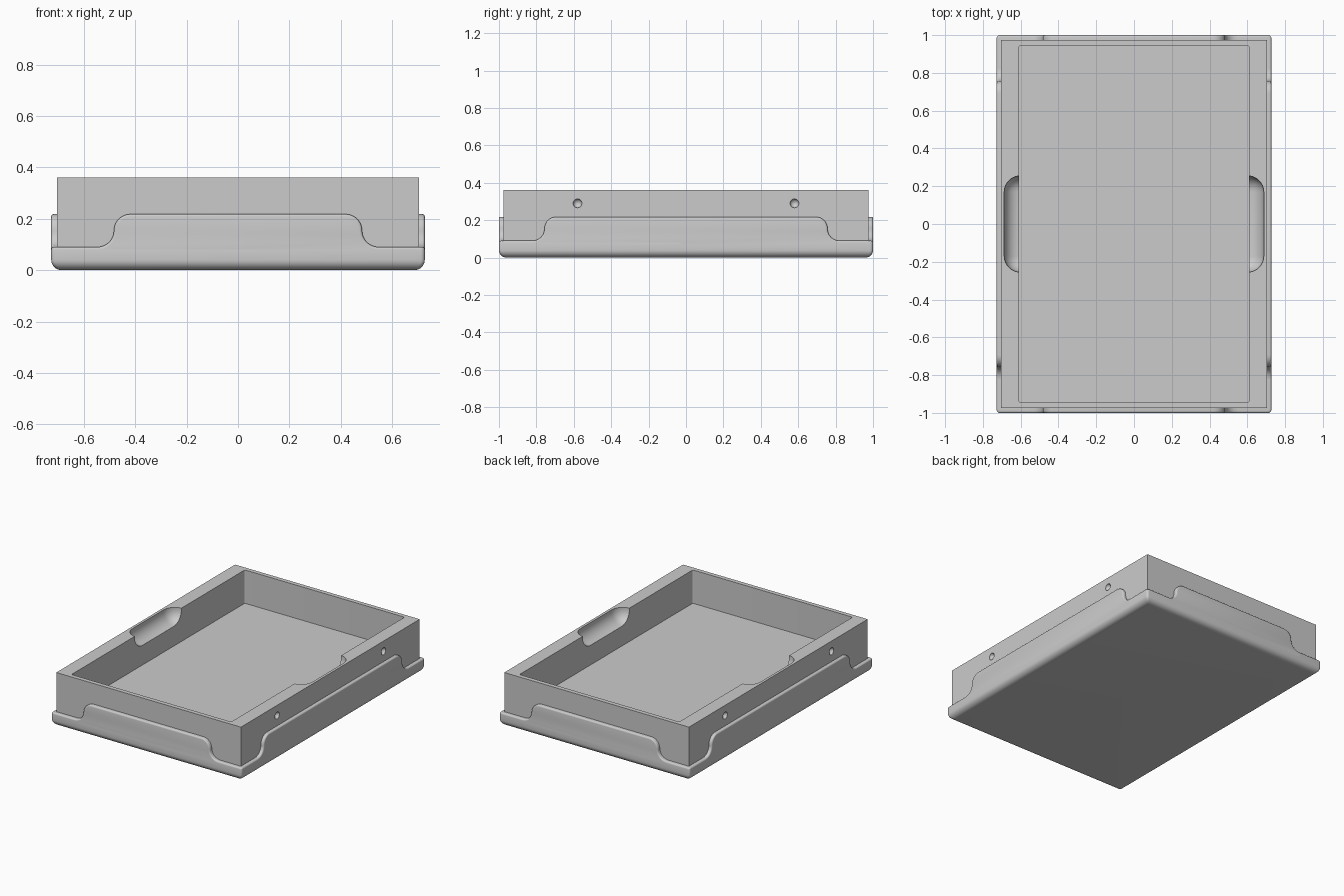
import bpy, bmesh
from math import sin, cos, pi
from mathutils import Matrix, Vector

if "Cube" in bpy.data.objects:
    bpy.data.objects.remove(bpy.data.objects["Cube"])

grey = bpy.data.materials.new("plain_grey")
grey.use_nodes = True
colour = (0.6, 0.6, 0.6, 1)
grey.diffuse_color = colour
grey.node_tree.nodes["Principled BSDF"].inputs["Base Color"].default_value = colour


def finish(name, bm):
    bmesh.ops.recalc_face_normals(bm, faces=bm.faces)
    mesh = bpy.data.meshes.new(name)
    bm.to_mesh(mesh)
    bm.free()
    mesh.materials.append(grey)
    ob = bpy.data.objects.new(name, mesh)
    bpy.context.collection.objects.link(ob)
    return ob


def activate(ob):
    bpy.ops.object.select_all(action='DESELECT')
    ob.select_set(True)
    bpy.context.view_layer.objects.active = ob


def smooth(ob):
    activate(ob)
    bpy.ops.object.shade_smooth_by_angle(angle=pi / 6)


def arc(cx, cy, r, start, end, n=8):
    return [(cx + r * cos(start + (end - start) * i / n),
             cy + r * sin(start + (end - start) * i / n)) for i in range(n + 1)]


def rounded_block(name, hx, hy, r, levels):
    """Stack rounded rectangles; each level is (inset, z)."""
    bm = bmesh.new()
    rings = []
    for inset, z in levels:
        pts = []
        for k, (sx, sy) in enumerate([(1, 1), (-1, 1), (-1, -1), (1, -1)]):
            pts += arc(sx * (hx - inset - r), sy * (hy - inset - r), r,
                       k * pi / 2, (k + 1) * pi / 2, 6)
        rings.append([bm.verts.new((x, y, z)) for x, y in pts])
    for a, b in zip(rings, rings[1:]):
        for i in range(len(a)):
            j = (i + 1) % len(a)
            bm.faces.new((a[i], a[j], b[j], b[i]))
    bm.faces.new(rings[0])
    bm.faces.new(rings[-1])
    return finish(name, bm)


# Base with a broad rounding below and a fine one along the top rim
HX, HY, RIM, TAB, LIP = 0.727, 1.0, 0.09, 0.218, 0.01
base = rounded_block(
    "base", HX, HY, 0.015,
    [(0.04 - x, 0.04 + z) for x, z in arc(0, 0, 0.04, -pi / 2, 0)]
    + [(LIP - x, RIM - LIP + z) for x, z in arc(0, 0, LIP, 0, pi / 2, 4)])
smooth(base)


# Raised panels with S-shaped shoulders, one on each side
def panel(name, shoulder, reach, angle):
    r = (TAB - RIM) / 2
    half = (arc(shoulder + r, RIM + r, r, -pi / 2, -pi)
            + arc(shoulder - r, TAB - r, r, 0, pi / 2)[1:])
    outline = [(shoulder + r, 0.05)] + half
    outline += [(-u, z) for u, z in reversed(outline)]
    bm = bmesh.new()
    face = bm.faces.new([bm.verts.new((u, -reach, z)) for u, z in outline])
    back = bmesh.ops.extrude_face_region(bm, geom=[face], use_keep_orig=True)
    moved = [v for v in back["geom"] if isinstance(v, bmesh.types.BMVert)]
    bmesh.ops.translate(bm, verts=moved, vec=(0, 0.05, 0))
    rim = [e for e in bm.edges
           if all(v.co.y < -reach + 0.001 and v.co.z > RIM - 0.001 for v in e.verts)]
    bmesh.ops.bevel(bm, geom=rim, offset=LIP, segments=4, profile=0.5, affect='EDGES')
    bm.transform(Matrix.Rotation(angle, 4, 'Z'))
    smooth(finish(name, bm))


panel("front_panel", 0.483, HY, 0)
panel("back_panel", 0.483, HY, pi)
panel("left_panel", 0.757, HX, pi / 2)
panel("right_panel", 0.757, HX, -pi / 2)


# Tray walls and floor
def box(name, hx, hy, z0, z1):
    bm = bmesh.new()
    bmesh.ops.create_cube(bm, size=1)
    bm.transform(Matrix.Translation((0, 0, (z0 + z1) / 2))
                 @ Matrix.Diagonal((2 * hx, 2 * hy, z1 - z0, 1)))
    return finish(name, bm)


TOP = 0.36
tray = box("tray", 0.705, 0.975, 0.05, TOP)
cutters = [rounded_block("cavity_cutter", 0.61, 0.945, 0.012, [(0, 0.13), (0, 0.5)])]

for side in (-1, 1):
    # Finger scoop hollowed into the inner wall
    scoop = box("scoop_cutter", 0.12, 0.255, 0.265, 0.6)
    bm = bmesh.new()
    bm.from_mesh(scoop.data)
    bmesh.ops.bevel(bm, geom=bm.edges[:], offset=0.085, segments=8,
                    profile=0.5, affect='EDGES')
    bm.transform(Matrix.Translation((side * 0.567, 0, 0)))
    bm.to_mesh(scoop.data)
    bm.free()
    cutters.append(scoop)
    # Round dimples in the outer wall
    for y in (-0.58, 0.58):
        bm = bmesh.new()
        bmesh.ops.create_uvsphere(bm, u_segments=24, v_segments=12, radius=0.024)
        bm.transform(Matrix.Translation((side * 0.706, y, 0.29)))
        cutters.append(finish("dimple_cutter", bm))

for cutter in cutters:
    cutter.hide_render = True
    activate(tray)
    mod = tray.modifiers.new("cut", 'BOOLEAN')
    mod.operation = 'DIFFERENCE'
    mod.solver = 'EXACT'
    mod.object = cutter
    bpy.ops.object.modifier_apply(modifier=mod.name)
    bpy.data.objects.remove(cutter)
smooth(tray)
